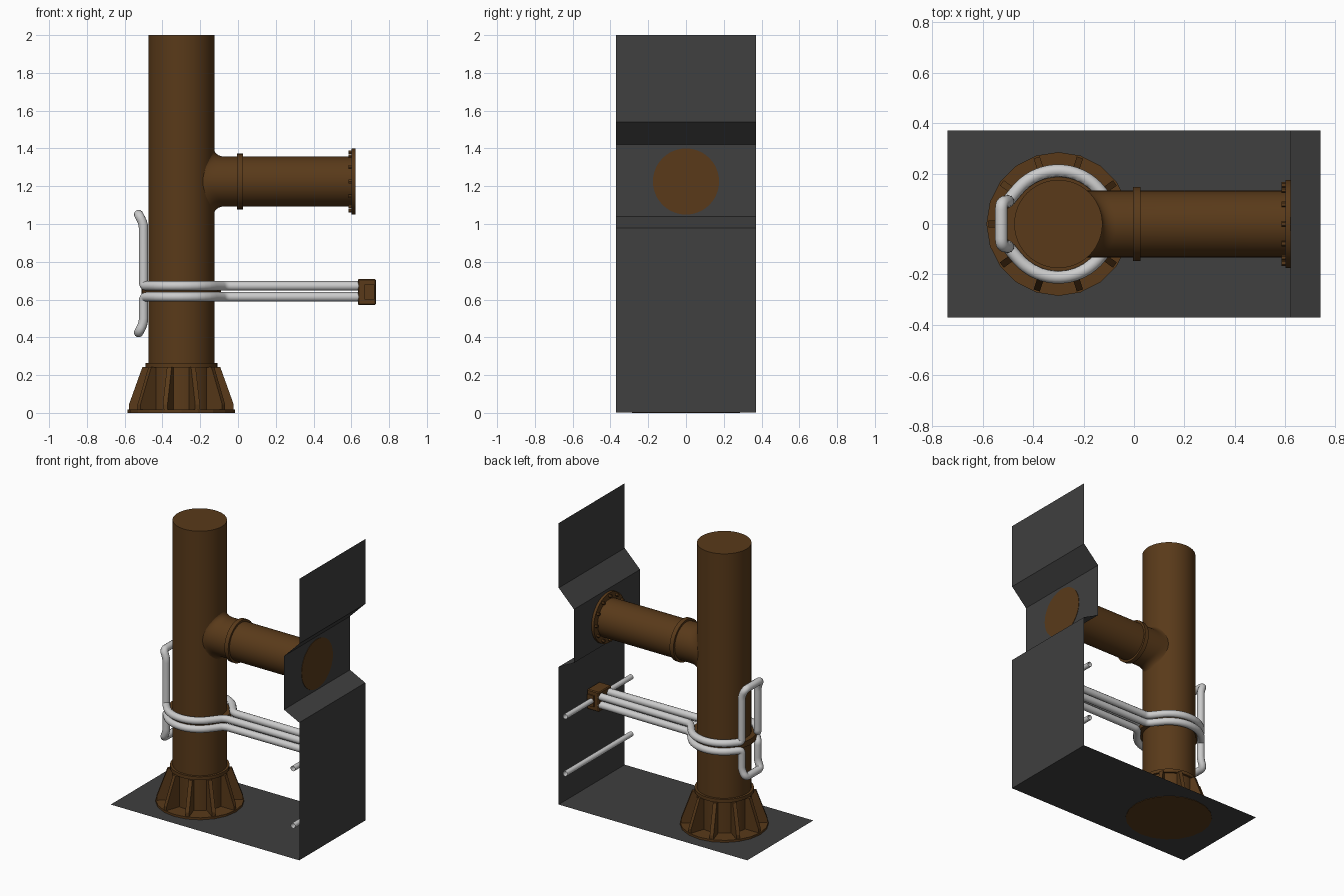
import bpy, bmesh
from math import sin, cos, pi, sqrt, radians
from mathutils import Vector

if "Cube" in bpy.data.objects:
    bpy.data.objects.remove(bpy.data.objects["Cube"])


def material(name, rgb):
    m = bpy.data.materials.new(name)
    m.diffuse_color = (*rgb, 1)
    m.use_nodes = True
    m.node_tree.nodes["Principled BSDF"].inputs["Base Color"].default_value = m.diffuse_color
    return m


RUST = material("rust_brown", (0.10, 0.042, 0.01))
DARK = material("dark_grey", (0.05, 0.05, 0.05))
CX, R = -0.30, 0.175      # column axis and radius
BZ, BR = 1.225, 0.132     # branch axis height and radius


def finish(ob, name, mat=RUST, smooth=True):
    ob.name = name
    if mat:
        ob.data.materials.append(mat)
    if smooth:
        bpy.ops.object.select_all(action='DESELECT')
        ob.select_set(True)
        bpy.context.view_layer.objects.active = ob
        bpy.ops.object.shade_smooth_by_angle(angle=radians(35))
    return ob


def from_bmesh(bm, name, mat=RUST, smooth=True):
    bmesh.ops.recalc_face_normals(bm, faces=bm.faces)
    me = bpy.data.meshes.new(name)
    bm.to_mesh(me)
    bm.free()
    ob = bpy.data.objects.new(name, me)
    bpy.context.collection.objects.link(ob)
    return finish(ob, name, mat, smooth)


def cyl(name, center, r, depth, axis='Z', sides=48, mat=RUST, fill='NGON', smooth=True):
    rot = {'Z': (0, 0, 0), 'X': (0, pi / 2, 0), 'Y': (pi / 2, 0, 0)}[axis]
    bpy.ops.mesh.primitive_cylinder_add(vertices=sides, radius=r, depth=depth,
                                        location=center, rotation=rot, end_fill_type=fill)
    return finish(bpy.context.object, name, mat, smooth)


def box(name, center, size, bevel=0):
    bpy.ops.mesh.primitive_cube_add(size=1, location=center)
    ob = bpy.context.object
    ob.scale = size
    bpy.ops.object.transform_apply(location=False, rotation=False, scale=True)
    if bevel:
        ob.modifiers.new("bevel", 'BEVEL').width = bevel
    return finish(ob, name, RUST, False)


def tube(name, corners, r):
    """Round tube along a path; each corner is (point, fillet length)."""
    pts = [corners[0][0]]
    for i in range(1, len(corners) - 1):
        p, f = corners[i]
        a, b = corners[i - 1][0] - p, corners[i + 1][0] - p
        t = min(f, a.length * 0.49, b.length * 0.49)
        s, e = p + a.normalized() * t, p + b.normalized() * t
        n = 7 if f > 0.02 else 2
        for k in range(n + 1):
            u = k / n
            pts.append(s * (1 - u) ** 2 + p * 2 * u * (1 - u) + e * u * u)
    pts.append(corners[-1][0])
    cu = bpy.data.curves.new(name, 'CURVE')
    cu.dimensions = '3D'
    cu.bevel_depth, cu.bevel_resolution, cu.use_fill_caps = r, 4, True
    sp = cu.splines.new('POLY')
    sp.points.add(len(pts) - 1)
    for q, p in zip(sp.points, pts):
        q.co = (*p, 1)
    sp.use_smooth = True
    ob = bpy.data.objects.new(name, cu)
    bpy.context.collection.objects.link(ob)


# Floor and stepped wall: one thin bent sheet
bm = bmesh.new()
profile = [(-0.74, 0.003), (0.74, 0.003), (0.74, 0.98), (0.62, 1.04),
           (0.62, 1.42), (0.74, 1.54), (0.74, 2.0)]
rows = [[bm.verts.new((x, y, z)) for y in (-0.37, 0.37)] for x, z in profile]
for a, b in zip(rows, rows[1:]):
    bm.faces.new((a[0], a[1], b[1], b[0]))
from_bmesh(bm, "floor_and_wall", DARK, False)

# Column with base flange and collar
cyl("column", (CX, 0, 1.0), R, 2.0)
cyl("base_flange", (CX, 0, 0.009), 0.285, 0.018, sides=20, smooth=False)
cyl("base_collar", (CX, 0, 0.253), 0.191, 0.024)
cyl("pipe_band", (CX, 0, 0.643), 0.21, 0.04)

# Radial base fins
bm = bmesh.new()
fin = [(0.16, 0.015), (0.277, 0.015), (0.277, 0.045), (0.206, 0.243), (0.16, 0.243)]
for i in range(10):
    a = i * pi / 5
    sides = []
    for w in (-0.013, 0.013):
        sides.append([bm.verts.new((CX + r * cos(a) - w * sin(a), r * sin(a) + w * cos(a), z))
                      for r, z in fin])
    bm.faces.new(sides[0])
    bm.faces.new(sides[1][::-1])
    for j in range(5):
        k = (j + 1) % 5
        bm.faces.new((sides[0][j], sides[0][k], sides[1][k], sides[1][j]))
from_bmesh(bm, "base_fins", smooth=False)

# Side branch, its root flared onto the column
bm = bmesh.new()
N, rings = 48, []
for s in range(8):
    ring = []
    for i in range(N):
        t = 2 * pi * i / N
        if s < 7:
            a = (1 - s / 6) * pi / 2
            y = BR * cos(t)
            x = CX + sqrt(R * R - y * y) + 0.055 * (1 - sin(a)) - 0.002
            z = (BR + 0.04 * (1 - cos(a))) * sin(t)
        else:
            x, y, z = 0.61, BR * cos(t), BR * sin(t)
        ring.append(bm.verts.new((x, y, BZ + z)))
    rings.append(ring)
for a, b in zip(rings, rings[1:]):
    for i in range(N):
        j = (i + 1) % N
        bm.faces.new((a[i], a[j], b[j], b[i]))
from_bmesh(bm, "branch")
cyl("branch_ring", (0.011, 0, BZ), 0.147, 0.03, 'X')
cyl("branch_flange", (0.612, 0, BZ), R, 0.021, 'X')
for i in range(12):
    t = i * pi / 6
    cyl("flange_bolt", (0.595, 0.155 * cos(t), BZ + 0.155 * sin(t)), 0.011, 0.022, 'X', 6, smooth=False)


# Heating loops: from the box, round the column, up or down a hairpin and back
def loop(name, z, z_end):
    s = 1 if z_end > z else -1
    rr, leg = 0.212, radians(155)
    lx, ly = CX + rr * cos(leg), rr * sin(leg)
    half = [(Vector((0.65, 0.045, z)), 0), (Vector((-0.07, 0.05, z)), 0.03)]
    for d in range(33, 144, 10):
        a = radians(d)
        half.append((Vector((CX + rr * cos(a), rr * sin(a), z)), 0.018))
    half += [(Vector((lx - 0.008, ly, z)), 0.05),
             (Vector((lx - 0.008, ly, z_end - s * 0.05)), 0.03),
             (Vector((-0.526, ly - 0.005, z_end)), 0.05)]
    back = [(Vector((p.x, -p.y, p.z)), f) for p, f in reversed(half)]
    tube(name, half + back, 0.025)


loop("upper_pipe_loop", 0.672, 1.05)
loop("lower_pipe_loop", 0.614, 0.425)

# Junction box with cover plates, and two open rails along the wall
box("junction_box", (0.682, 0, 0.64), (0.096, 0.14, 0.14), 0.006)
for s in (-1, 1):
    box("box_cover", (0.697, s * 0.072, 0.64), (0.052, 0.012, 0.08))
for z in (0.64, 0.235):
    cyl("wall_rail", (0.69, 0, z), 0.018, 0.74, 'Y', 16, None, 'NOTHING')
